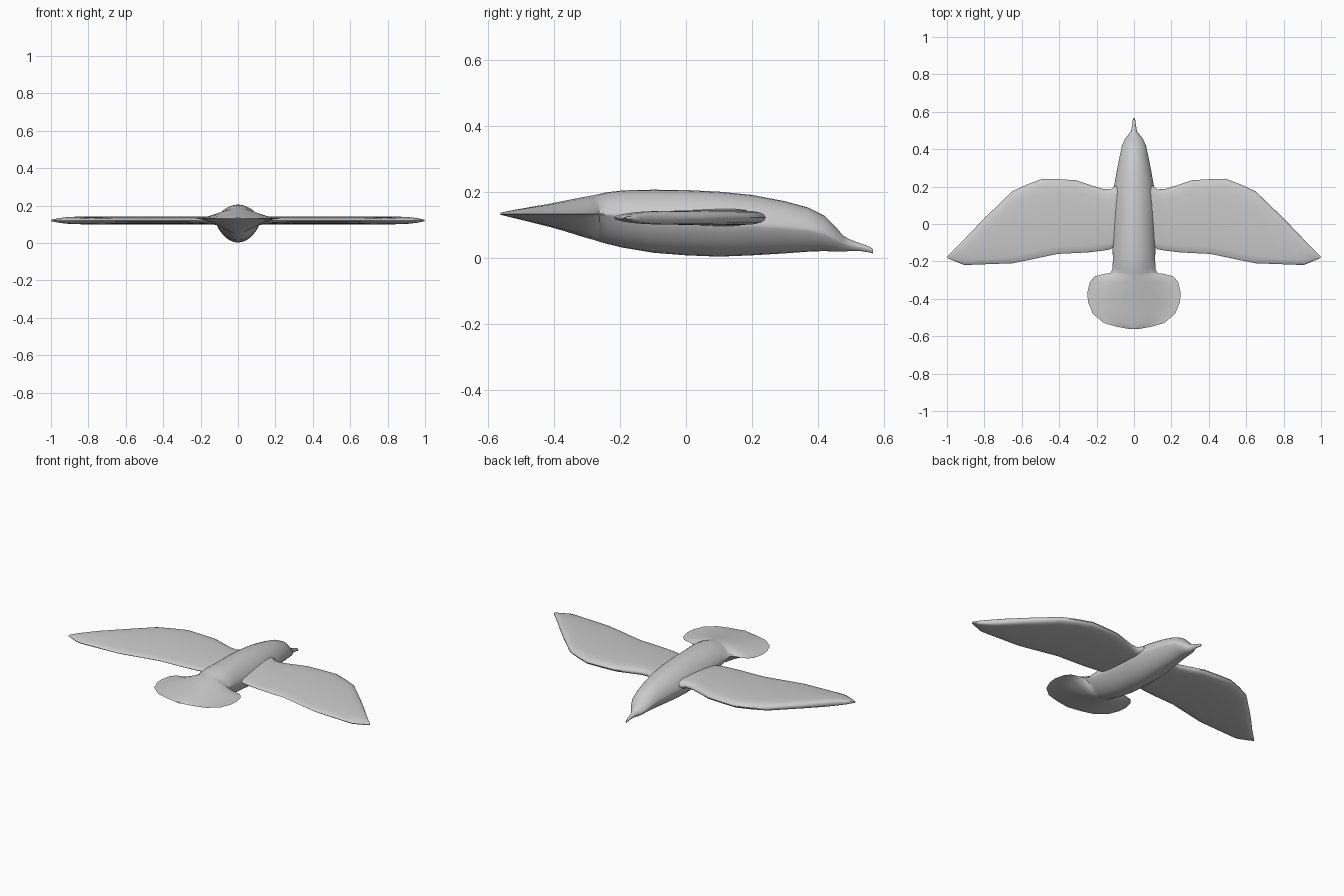
import bpy, bmesh, math

grey = bpy.data.materials.new("plain grey")
grey.diffuse_color = (0.6, 0.6, 0.6, 1)


def loft(name, rings):
    """Skin closed rings of equal length and cap both ends."""
    bm = bmesh.new()
    loops = [[bm.verts.new(p) for p in ring] for ring in rings]
    n = len(loops[0])
    for a, b in zip(loops, loops[1:]):
        for i in range(n):
            j = (i + 1) % n
            bm.faces.new((a[i], a[j], b[j], b[i]))
    bm.faces.new(loops[0])
    bm.faces.new(loops[-1])
    bmesh.ops.remove_doubles(bm, verts=bm.verts, dist=0.0002)
    bmesh.ops.recalc_face_normals(bm, faces=bm.faces)
    mesh = bpy.data.meshes.new(name)
    bm.to_mesh(mesh)
    bm.free()
    mesh.materials.append(grey)
    ob = bpy.data.objects.new(name, mesh)
    bpy.context.collection.objects.link(ob)
    bpy.ops.object.select_all(action='DESELECT')
    bpy.context.view_layer.objects.active = ob
    ob.select_set(True)
    bpy.ops.object.shade_smooth_by_angle(angle=math.radians(50))
    return ob


# Body with beak and fan tail: y, half width, top, bottom, flare (0 round, 1 bell shaped)
BODY = [
    (-0.562, 0.02, 0.136, 0.130, 1), (-0.55, 0.09, 0.139, 0.127, 1),
    (-0.53, 0.16, 0.143, 0.122, 1), (-0.48, 0.22, 0.152, 0.110, 1),
    (-0.42, 0.245, 0.162, 0.095, 1), (-0.37, 0.25, 0.172, 0.081, 1),
    (-0.31, 0.236, 0.184, 0.062, 1), (-0.28, 0.21, 0.189, 0.054, 1),
    (-0.268, 0.165, 0.192, 0.050, 0.8), (-0.262, 0.125, 0.193, 0.048, 0.3),
    (-0.24, 0.115, 0.198, 0.042, 0.1), (-0.19, 0.113, 0.204, 0.030, 0),
    (-0.10, 0.115, 0.206, 0.015, 0), (0.0, 0.117, 0.205, 0.007, 0),
    (0.10, 0.115, 0.200, 0.003, 0), (0.20, 0.107, 0.190, 0.007, 0),
    (0.30, 0.089, 0.171, 0.013, 0), (0.37, 0.075, 0.152, 0.018, 0),
    (0.42, 0.064, 0.127, 0.020, 0), (0.455, 0.048, 0.092, 0.018, 0),
    (0.475, 0.032, 0.068, 0.018, 0), (0.495, 0.016, 0.056, 0.020, 0),
    (0.53, 0.010, 0.043, 0.020, 0), (0.555, 0.007, 0.034, 0.016, 0),
    (0.567, 0.003, 0.026, 0.013, 0),
]


def body_ring(y, w, top, bottom, flare):
    k = min(1, max(0, (-y - 0.1) / 0.15))
    belt = (top + bottom) / 2 * (1 - k) + 0.132 * k
    ring = []
    for i in range(32):
        a = math.tau * i / 32
        t, up = math.cos(a), math.sin(a) > 0
        power = (0.65 if up else 0.8) * (1 - flare) + 2.6 * flare
        h = (top if up else bottom) - belt
        ring.append((w * t, y, belt + h * max(0, 1 - t * t) ** power))
    return ring


loft("body_and_tail", [body_ring(*s) for s in BODY])

# Wing stations: x, leading y, trailing y, half thickness
WING = [
    (0.0, 0.22, -0.11, 0.026), (0.10, 0.205, -0.115, 0.026),
    (0.125, 0.185, -0.135, 0.023), (0.17, 0.188, -0.143, 0.022),
    (0.25, 0.214, -0.152, 0.022), (0.31, 0.234, -0.155, 0.022),
    (0.41, 0.240, -0.16, 0.022), (0.49, 0.242, -0.177, 0.022),
    (0.57, 0.212, -0.194, 0.022), (0.65, 0.175, -0.210, 0.022),
    (0.79, 0.040, -0.215, 0.021), (0.87, -0.042, -0.218, 0.020),
    (0.91, -0.085, -0.218, 0.018), (0.96, -0.135, -0.198, 0.012),
    (0.998, -0.172, -0.182, 0.004),
]
# Rounded leading edge, flat middle, thinner trailing edge
CHORD = [(0, 0), (0.012, 0.4), (0.04, 0.7), (0.09, 0.9), (0.18, 1), (0.35, 1),
         (0.55, 0.9), (0.75, 0.7), (0.9, 0.45), (0.98, 0.25), (1, 0)]


def wing_ring(side, x, lead, trail, thick):
    upper = [(side * x, lead + (trail - lead) * s, 0.121 + thick * e) for s, e in CHORD]
    lower = [(side * x, lead + (trail - lead) * s, 0.121 - thick * e) for s, e in CHORD[-2:0:-1]]
    return upper + lower


for side, name in ((-1, "left_wing"), (1, "right_wing")):
    loft(name, [wing_ring(side, *s) for s in WING])
